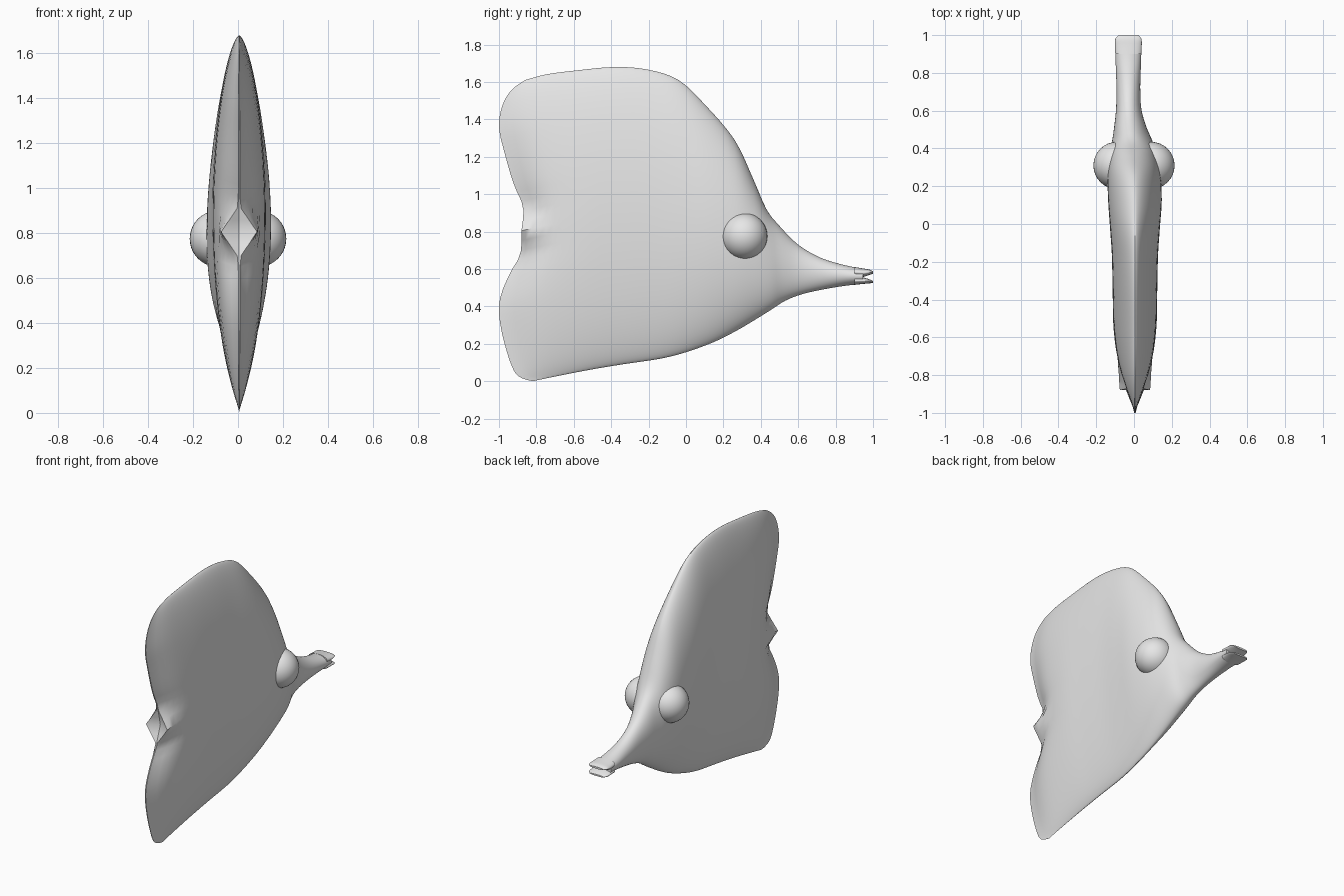
import bpy, bmesh
from math import sin, cos, pi, radians
from mathutils import Vector

cube = bpy.data.objects.get("Cube")
if cube:
    bpy.data.objects.remove(cube, do_unlink=True)

grey = bpy.data.materials.new("light grey")
grey.use_nodes = True
grey.diffuse_color = (0.8, 0.8, 0.8, 1)
grey.node_tree.nodes["Principled BSDF"].inputs["Base Color"].default_value = grey.diffuse_color

SIDES = 96


def smooth_path(rows, steps):
    """Catmull-Rom resampling of a list of equal-length tuples."""
    pts = [Vector(r) for r in rows]
    out = []
    for i in range(len(pts) - 1):
        p0, p1, p2 = pts[max(i - 1, 0)], pts[i], pts[i + 1]
        p3 = pts[min(i + 2, len(pts) - 1)]
        for s in range(steps):
            t = s / steps
            out.append(p1 + (p2 - p0) * (t / 2)
                       + (p0 * 2 - p1 * 5 + p2 * 4 - p3) * (t * t / 2)
                       + (p1 * 3 - p0 - p2 * 3 + p3) * (t ** 3 / 2))
    return out + [pts[-1]]


def lookup(path, z):
    """Value of a (z, value) path at height z."""
    for a, b in zip(path, path[1:]):
        if z <= b[0]:
            return a[1] + (b[1] - a[1]) * max(0, z - a[0]) / max(b[0] - a[0], 1e-6)
    return path[-1][1]


def finish(bm, name, angle=40):
    bmesh.ops.recalc_face_normals(bm, faces=bm.faces)
    mesh = bpy.data.meshes.new(name)
    bm.to_mesh(mesh)
    bm.free()
    mesh.materials.append(grey)
    obj = bpy.data.objects.new(name, mesh)
    bpy.context.collection.objects.link(obj)
    bpy.ops.object.select_all(action='DESELECT')
    obj.select_set(True)
    bpy.context.view_layer.objects.active = obj
    bpy.ops.object.shade_smooth_by_angle(angle=radians(angle))
    return obj


def loft(name, stations, shape=None, rear_cup=False):
    """Skin flattened rings; station = bottom y, z, top y, z, half width, x centre, edge power."""
    bm = bmesh.new()
    rings = []
    for k, (yb, zb, yt, zt, width, xc, power) in enumerate(stations):
        ring = []
        for i in range(SIDES):
            t = 2 * pi * i / SIDES
            v = (1 - cos(t)) / 2
            s = sin(t)
            y, z = yb + (yt - yb) * v, zb + (zt - zb) * v
            w = max(width, 0.004) * abs(s) ** power
            if shape:
                y, w = shape(k, y, z, w)
            ring.append(bm.verts.new((xc + (w if s > 0 else -w), y, z)))
        rings.append(ring)
    for a, b in zip(rings, rings[1:]):
        for i in range(SIDES):
            j = (i + 1) % SIDES
            bm.faces.new((a[i], a[j], b[j], b[i]))
    bm.faces.new(rings[-1])
    first = rings[0]
    if rear_cup:
        # hollow stub of the tail, creased along the middle
        half = SIDES // 2
        mid = [first[0]]
        for i in range(1, half):
            p = (first[i].co + first[-i].co) / 2
            p.y += 0.5 * abs(first[i].co.x - p.x)
            mid.append(bm.verts.new(p))
        mid.append(first[half])
        for i in range(half):
            for side in (1, -1):
                quad = (first[side * i], first[side * (i + 1)], mid[i + 1], mid[i])
                bm.faces.new(list(dict.fromkeys(quad)))
    else:
        bm.faces.new(first)
    return finish(bm, name)


# Body: back edge, belly edge, half width, sideways drift, edge roundness
body_rows = [
    (-.82, .00, -.86, 1.61, .00, .005, 1.2),
    (-.70, .025, -.75, 1.64, .08, .005, 1.3),
    (-.52, .06, -.60, 1.66, .112, .005, 1.3),
    (-.34, .09, -.38, 1.68, .118, .005, 1.3),
    (-.14, .12, -.20, 1.665, .122, .005, 1.3),
    (.00, .155, -.04, 1.61, .132, .005, 1.3),
    (.15, .21, .10, 1.48, .142, .005, 1.3),
    (.27, .27, .26, 1.29, .140, .00, 1.2),
    (.38, .335, .36, 1.08, .125, -.005, 1.1),
    (.46, .385, .43, .92, .105, -.01, 1),
    (.53, .43, .50, .83, .085, -.02, 1),
    (.62, .465, .60, .73, .067, -.028, 1),
    (.73, .49, .72, .66, .063, -.03, 1),
    (.85, .51, .85, .62, .067, -.03, 1),
    (.945, .52, .945, .603, .07, -.03, 1),
]
STEPS = 4
body_stations = smooth_path(body_rows, STEPS)

# Rear outline with two fin lobes and a waist, as height and y
rear = smooth_path([
    (0, -.82), (.04, -.91), (.2, -.97), (.36, -1), (.46, -.99), (.58, -.94),
    (.68, -.885), (.8, -.88), (.93, -.87), (1.05, -.92), (1.22, -.97),
    (1.36, -1), (1.48, -.98), (1.56, -.93), (1.61, -.86)], 5)


def body_shape(k, y, z, w):
    fade = max(0, 1 - k / (2.5 * STEPS))
    if fade:
        base = body_stations[k]
        v = (z - base[1]) / (base[3] - base[1])
        y += (lookup(rear, v * 1.61) - (-.82 - .04 * v)) * fade
        if k <= STEPS:
            stub = (.08 + .005 * k) * (1 - abs(z - .805) / (.118 + .03 * k))
            w = max(w, stub)
    return y, w


loft("body", body_stations, body_shape, rear_cup=True)

# Jaws at the end of the snout
loft("upper_jaw", smooth_path([
    (.90, .555, .90, .611, .069, -.03, 1), (.945, .557, .945, .603, .071, -.03, .9),
    (.98, .568, .98, .597, .069, -.03, .8), (1, .574, 1, .587, .052, -.03, .8)], 3))
loft("lower_jaw", smooth_path([
    (.90, .515, .90, .56, .069, -.03, 1), (.945, .52, .945, .555, .071, -.03, .9),
    (.98, .523, .98, .545, .069, -.03, .8), (1, .525, 1, .536, .052, -.03, .8)], 3))

# Eyes
for name, side in (("left_eye", 1), ("right_eye", -1)):
    bm = bmesh.new()
    bmesh.ops.create_uvsphere(bm, u_segments=32, v_segments=20, radius=.125)
    bmesh.ops.translate(bm, verts=bm.verts, vec=(side * .09, .31, .775))
    finish(bm, name)
